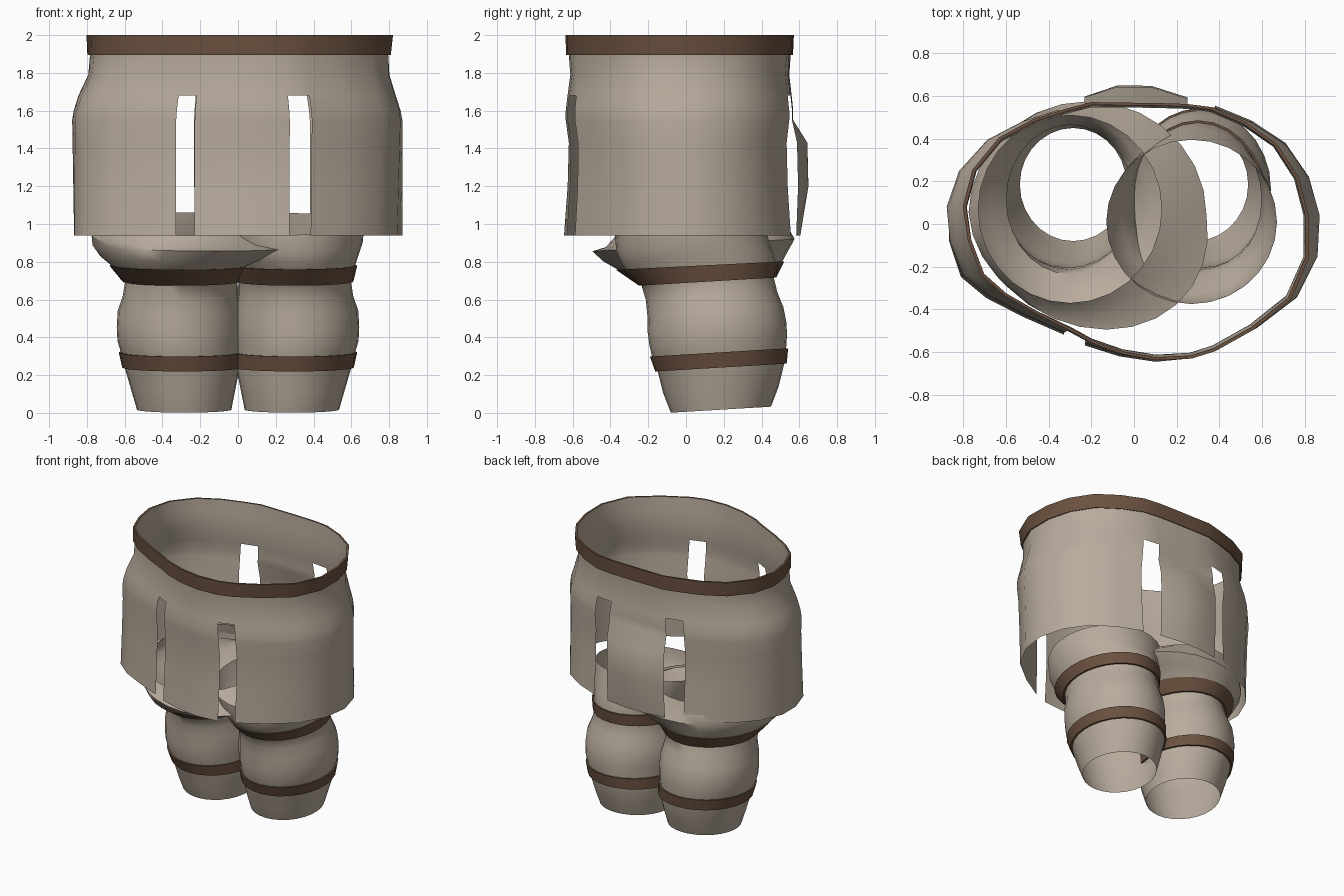
import bpy
from math import sin, cos, tau, radians

if "Cube" in bpy.data.objects:
    bpy.data.objects.remove(bpy.data.objects["Cube"])


def material(name, rgb):
    m = bpy.data.materials.new(name)
    m.use_nodes = True
    m.diffuse_color = (*rgb, 1)
    bsdf = m.node_tree.nodes["Principled BSDF"]
    bsdf.inputs["Base Color"].default_value = (*rgb, 1)
    bsdf.inputs["Roughness"].default_value = 0.8
    return m


cloth = material("beige cloth", (0.48, 0.41, 0.335))
leather = material("brown leather", (0.145, 0.082, 0.05))


def loft(name, rings, mat, skip=lambda level, column: False, angle=35):
    """Join equal closed rings into an open tube, leaving out skipped faces."""
    n = len(rings[0])
    verts = [p for ring in rings for p in ring]
    faces = []
    for i in range(len(rings) - 1):
        for j in range(n):
            if not skip(i, j):
                k = (j + 1) % n
                faces.append((i * n + j, i * n + k, (i + 1) * n + k, (i + 1) * n + j))
    mesh = bpy.data.meshes.new(name)
    mesh.from_pydata(verts, [], faces)
    mesh.materials.append(mat)
    mesh.update()
    obj = bpy.data.objects.new(name, mesh)
    bpy.context.collection.objects.link(obj)
    bpy.ops.object.select_all(action='DESELECT')
    obj.select_set(True)
    bpy.context.view_layer.objects.active = obj
    bpy.ops.object.shade_smooth_by_angle(angle=radians(angle))
    return obj


# Tunic outline at the hem, anticlockwise from the right front slot
hem = [(-.33, -.52), (-.23, -.57), (-.07, -.62), (.1, -.645), (.27, -.625),
       (.38, -.58), (.55, -.47), (.72, -.33), (.83, -.15), (.87, .04),
       (.82, .22), (.71, .38), (.55, .485), (.38, .555), (.25, .57), (.08, .575),
       (-.08, .575), (-.23, .57), (-.35, .53), (-.5, .47), (-.65, .38),
       (-.78, .24), (-.86, .08), (-.87, -.08), (-.82, -.25), (-.7, -.35),
       (-.52, -.44)]
slots = (0, 4, 13, 17)
panel_bulge = {14: .45, 15: 1, 16: 1, 17: .45}


def tunic_ring(z, sx, sy, bulge=0, shift=0):
    """Scale the outline, leaning it along one diagonal towards the waist."""
    lean = .15 + .33 * (z - .94)
    ring = []
    for j, (x, y) in enumerate(hem):
        diagonal = -x * abs(x) * y
        if diagonal < 0:
            diagonal *= .4 if x < 0 else 0
        f = 1 + lean * diagonal
        ring.append((x * sx * f + shift, y * sy * f + bulge * panel_bulge.get(j, 0), z))
    return ring


# Tunic levels from waist to hem: height, x scale, y scale, back bulge, x shift
levels = [(2, .905, .965, 0, .015), (1.9, .9, .96, 0, .012),
          (1.79, .91, .947, 0, .01), (1.68, .96, .97, 0, 0),
          (1.6, .99, .985, 0, 0), (1.55, 1, .985, 0, 0),
          (1.43, 1, .96, .09, 0), (1.2, 1, .97, .09, 0), (.94, 1, 1, .03, 0)]
loft("tunic", [tunic_ring(*lv) for lv in reversed(levels)], cloth,
     lambda i, j: j in slots and i < 5)

# Waistband wrapped around the top edge
loft("waistband", [tunic_ring(1.9, .901, .961, 0, .012), tunic_ring(1.895, .916, .98, 0, .012),
                   tunic_ring(2, .923, .987, 0, .015), tunic_ring(2, .905, .965, 0, .015)],
     leather)


def leg_ring(side, z, cx, cy, rx, ry, tilt, skew=0, grow=0, n=28):
    """Tilted ellipse; skew pulls its front half inwards."""
    ring = []
    for k in range(n):
        a = tau * k / n * -side
        dy = (ry + grow) * sin(a)
        x = cx + (rx + grow) * cos(a) + skew * min(dy, 0)
        ring.append((side * x, cy + dy, z + tilt * dy))
    return ring


# Leg rings from ankle up: centre height, centre x, centre y, radii, tilt, skew
lower = [(.017, .285, .185, .25, .265, .06), (.12, .29, .185, .275, .305, .06),
         (.24, .295, .185, .305, .335, .06), (.32, .305, .175, .315, .355, .06),
         (.38, .31, .17, .328, .364, .06), (.45, .31, .165, .332, .368, .06),
         (.54, .31, .155, .327, .36, .06), (.62, .305, .135, .305, .348, .06),
         (.695, .3, .115, .298, .35, .06)]
tops = {"right": [(.78, .3, .075, .37, .435, .05), (.83, .25, .05, .48, .49, .055, .1),
                  (.888, .215, .04, .555, .535, .06, .16),
                  (.935, .255, .055, .52, .48, .12, .06),
                  (1, .3, .07, .43, .44, .14)],
        "left": [(.78, .3, .075, .32, .4, .05), (.84, .29, .05, .35, .4, .08),
                 (.9, .28, .03, .38, .4, .11), (1, .27, .01, .4, .385, .15)]}

for name, side in (("right", -1), ("left", 1)):
    profile = lower + tops[name]
    loft(name + "_leg", [leg_ring(side, *p) for p in profile], cloth, angle=40)

    # Straps wrap the calf and the thigh, following the leg taper
    for part, low in (("calf", 2), ("thigh", 8)):
        a, b = profile[low], profile[low + 1]
        loft(f"{name}_{part}_strap",
             [leg_ring(side, *a), leg_ring(side, *a, grow=.013),
              leg_ring(side, *b, grow=.011), leg_ring(side, *b)], leather)
